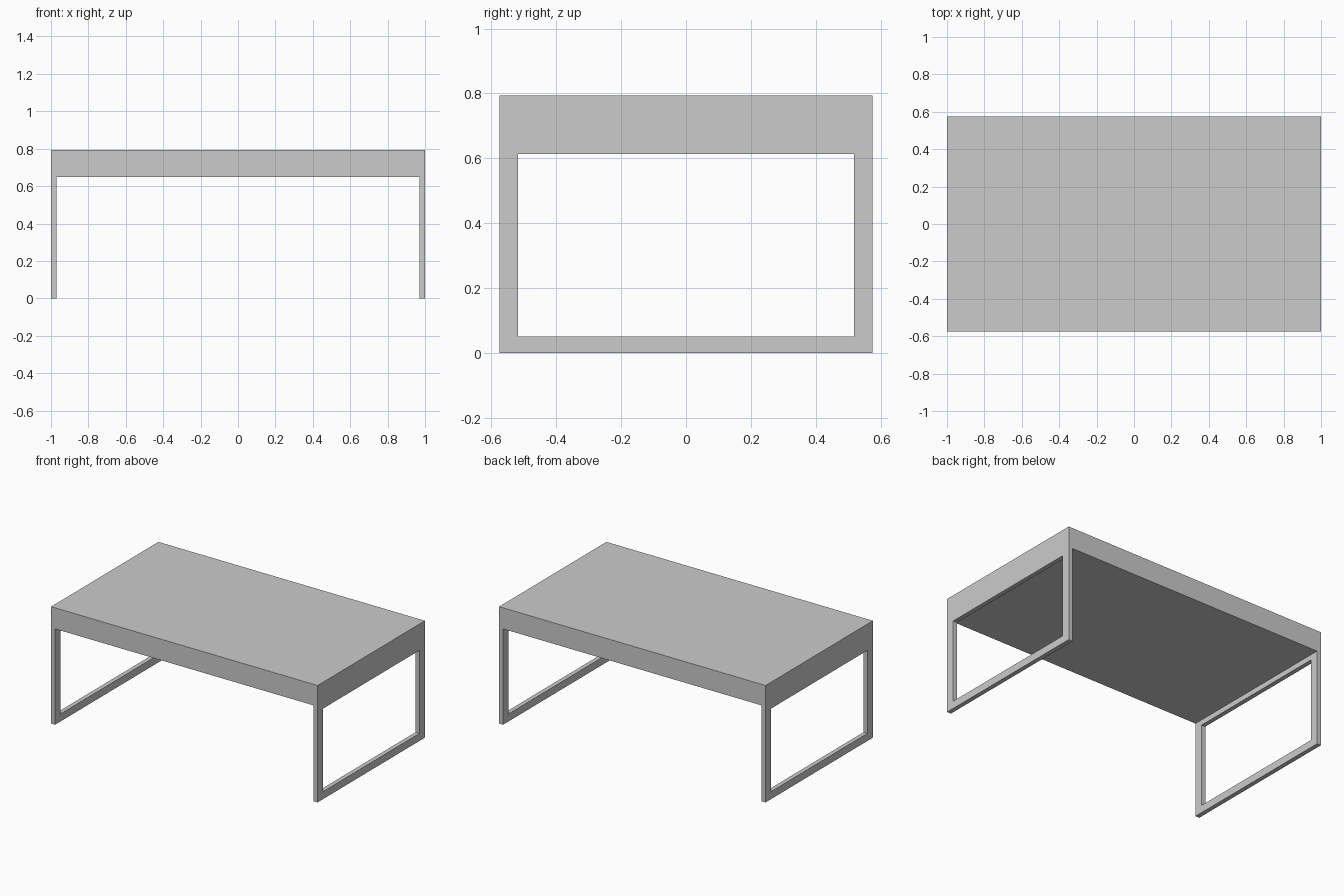
import bpy
import bmesh

if "Cube" in bpy.data.objects:
    bpy.data.objects.remove(bpy.data.objects["Cube"])

HALF_X, HALF_Y = 1.0, 0.575
TOP, UNDER = 0.793, 0.65        # tabletop upper and lower faces
THICK = 0.03                    # leg frame thickness along x
OPEN_Y, OPEN_LOW, OPEN_HIGH = 0.518, 0.051, 0.614


def finish(name, bm):
    bmesh.ops.recalc_face_normals(bm, faces=bm.faces)
    mesh = bpy.data.meshes.new(name)
    bm.to_mesh(mesh)
    bm.free()
    obj = bpy.data.objects.new(name, mesh)
    bpy.context.collection.objects.link(obj)
    return obj


def rectangle(half_y, low, high):
    return [(-half_y, low), (half_y, low), (half_y, high), (-half_y, high)]


# Thick solid tabletop
bm = bmesh.new()
bmesh.ops.create_cube(bm, size=1)
bmesh.ops.scale(bm, vec=(2 * HALF_X, 2 * HALF_Y, TOP - UNDER), verts=bm.verts)
bmesh.ops.translate(bm, vec=(0, 0, (TOP + UNDER) / 2), verts=bm.verts)
finish("tabletop", bm)


# Rectangular loop leg: a flat ring extruded inward from the table end
def leg_frame(name, side):
    bm = bmesh.new()
    outer = [bm.verts.new((side * HALF_X, y, z))
             for y, z in rectangle(HALF_Y, 0, UNDER)]
    inner = [bm.verts.new((side * HALF_X, y, z))
             for y, z in rectangle(OPEN_Y, OPEN_LOW, OPEN_HIGH)]
    ring = []
    for i in range(4):
        j = (i + 1) % 4
        ring.append(bm.faces.new((outer[i], outer[j], inner[j], inner[i])))
    result = bmesh.ops.extrude_face_region(bm, geom=ring, use_keep_orig=True)
    moved = [v for v in result["geom"] if isinstance(v, bmesh.types.BMVert)]
    bmesh.ops.translate(bm, vec=(-side * THICK, 0, 0), verts=moved)
    return finish(name, bm)


leg_frame("left_leg_frame", -1)
leg_frame("right_leg_frame", 1)
